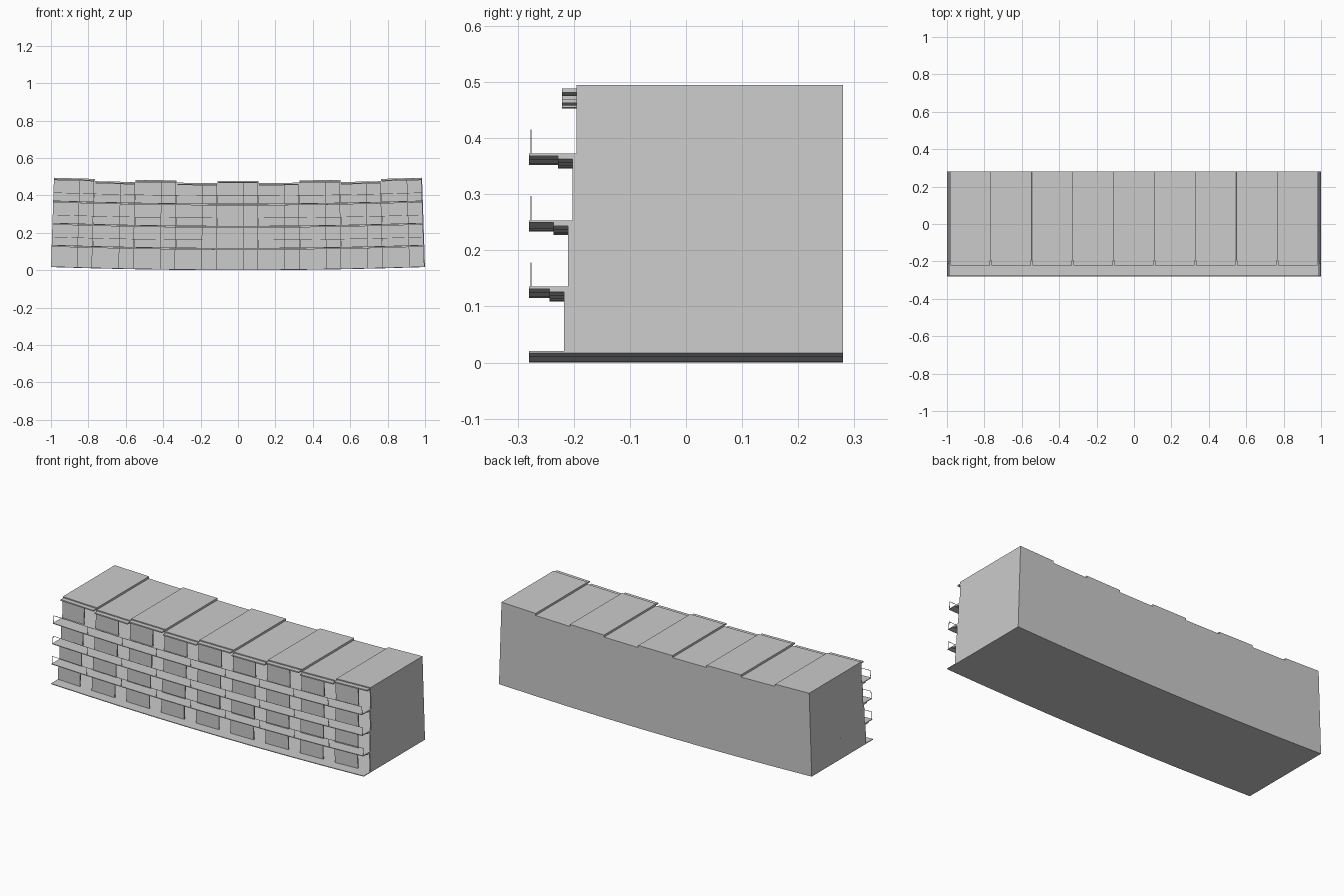
import bpy, bmesh, math

if "Cube" in bpy.data.objects:
    bpy.data.objects.remove(bpy.data.objects["Cube"], do_unlink=True)

BAYS = 9
PITCH = 2 / BAYS
RADIUS = 30          # radius of the gentle sag along the length
FRONT, BACK = -0.28, 0.28
SLAB = 0.004
WALL = 0.006
LEVELS = [0.004, 0.119, 0.237, 0.356]    # floor tops
FACES = [-0.217, -0.21, -0.202, -0.195]  # front wall line of each storey

grey = bpy.data.materials.new("plain_grey")
grey.use_nodes = True
grey.diffuse_color = (0.6, 0.6, 0.6, 1)
grey.node_tree.nodes["Principled BSDF"].inputs["Base Color"].default_value = (0.6, 0.6, 0.6, 1)


def bend(x, y, z):
    r = RADIUS - z
    return r * math.sin(x / RADIUS), y, RADIUS - r * math.cos(x / RADIUS)


def build(name, boxes):
    """One object from (x0, x1, y0, y1, z0, z1) boxes, bent along its length."""
    bm = bmesh.new()
    for x0, x1, y0, y1, z0, z1 in boxes:
        cube = bmesh.ops.create_cube(bm, size=1)
        for v in cube["verts"]:
            v.co = bend(x1 if v.co.x > 0 else x0,
                        y1 if v.co.y > 0 else y0,
                        z1 if v.co.z > 0 else z0)
    mesh = bpy.data.meshes.new(name)
    bm.to_mesh(mesh)
    bm.free()
    mesh.materials.append(grey)
    obj = bpy.data.objects.new(name, mesh)
    bpy.context.collection.objects.link(obj)


slabs, party, panels, headers, back = [], [], [], [], []
lintels, rails, roofs, cornices = [], [], [], []

for bay in range(BAYS):
    a = -1 + bay * PITCH
    b = a + PITCH
    top = 0.478 if bay % 2 == 0 else 0.466   # alternating roof heights
    door = a + 0.141                         # left edge of the doorway

    for i, (z, face) in enumerate(zip(LEVELS, FACES)):
        ceiling = LEVELS[i + 1] - SLAB if i < 3 else top - SLAB
        slabs.append((a, b, FRONT, BACK, z - SLAB, z))

        # Room shell with an open doorway at the right of each bay
        party.append((a, a + WALL, face, BACK - WALL, z, ceiling))
        party.append((b - WALL, b, face, BACK - WALL, z, ceiling))
        panels.append((a + WALL, door, face, face + WALL, z, ceiling))
        headers.append((door, b - WALL, face, face + WALL, ceiling - 0.006, ceiling))
        back.append((a, b, BACK - WALL, BACK, z, ceiling))

        if i > 0:
            # Strip under the balcony, then its thin railing
            below = FACES[i - 1]
            lintels.append((a, b, below - 0.026, below, z - 0.01, z - SLAB))
            rails.append((a, b, -0.277, -0.275, z + 0.041, z + 0.043))
            rails.append((a, a + 0.002, -0.277, -0.275, z, z + 0.041))
            if bay == BAYS - 1:
                rails.append((b - 0.002, b, -0.277, -0.275, z, z + 0.041))

    roofs.append((a, b, FACES[3], BACK, top - SLAB, top))
    cornices.append((a + 0.004, b - 0.004, -0.221, FACES[3], top - 0.013, top - 0.006))

for name, boxes in {
    "floor_slabs": slabs, "party_walls": party, "front_panels": panels,
    "door_headers": headers, "back_wall": back, "balcony_lintels": lintels,
    "balcony_railings": rails, "roof_panels": roofs, "roof_cornices": cornices,
}.items():
    build(name, boxes)
